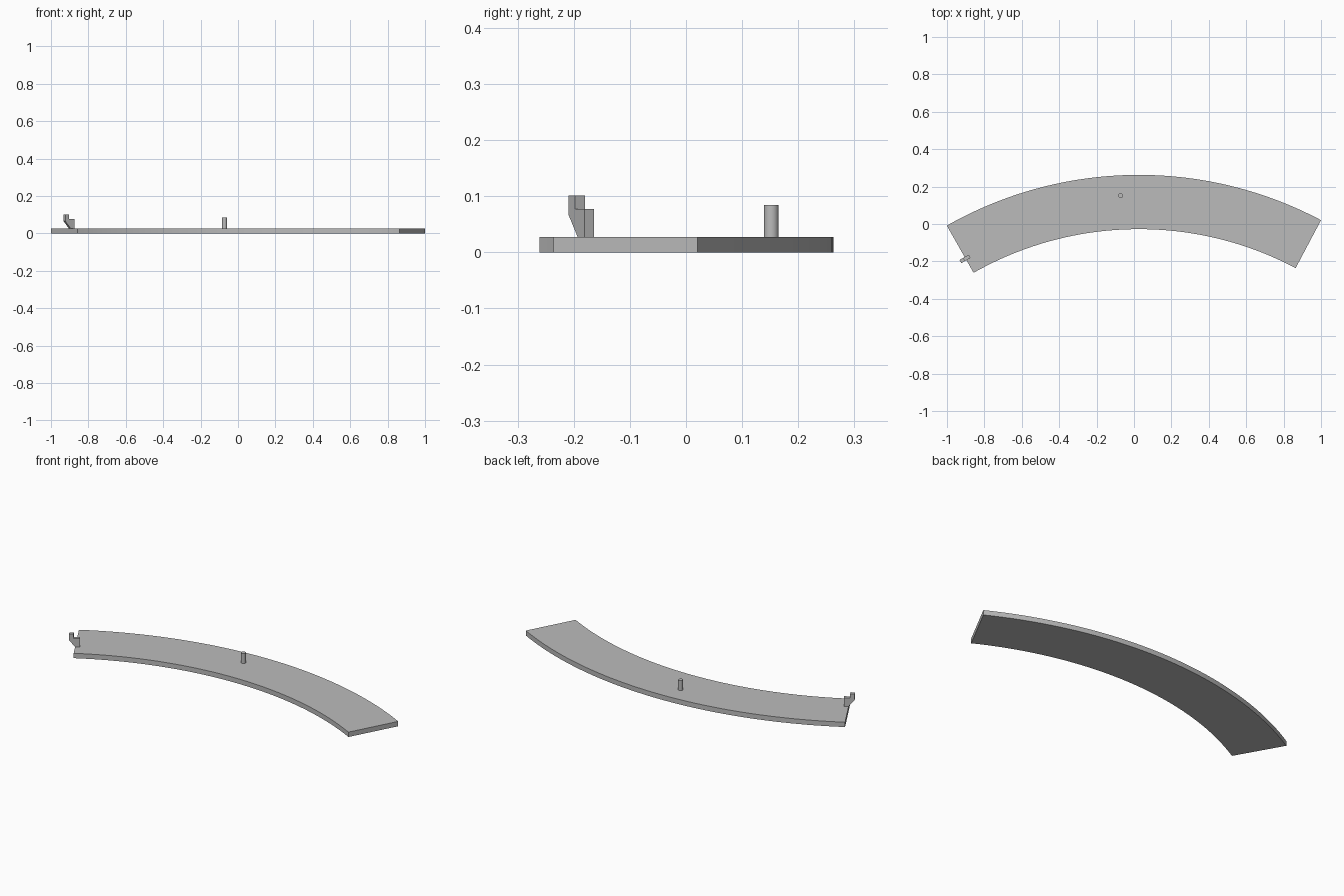
import bpy, bmesh, math
from mathutils import Vector

if "Cube" in bpy.data.objects:
    bpy.data.objects.remove(bpy.data.objects["Cube"])

grey = bpy.data.materials.new("plain grey")
grey.diffuse_color = (0.5, 0.5, 0.5, 1)
grey.use_nodes = True
grey.node_tree.nodes["Principled BSDF"].inputs["Base Color"].default_value = grey.diffuse_color


def extruded(name, outline, offset):
    """Solid made by sweeping a closed outline along an offset."""
    bm = bmesh.new()
    face = bm.faces.new([bm.verts.new(p) for p in outline])
    res = bmesh.ops.extrude_face_region(bm, geom=[face])
    moved = [v for v in res["geom"] if isinstance(v, bmesh.types.BMVert)]
    bmesh.ops.translate(bm, verts=moved, vec=offset)
    bmesh.ops.recalc_face_normals(bm, faces=bm.faces)
    mesh = bpy.data.meshes.new(name)
    bm.to_mesh(mesh)
    bm.free()
    ob = bpy.data.objects.new(name, mesh)
    bpy.context.collection.objects.link(ob)
    mesh.materials.append(grey)
    return ob


def smooth(ob):
    bpy.ops.object.select_all(action='DESELECT')
    ob.select_set(True)
    bpy.context.view_layer.objects.active = ob
    bpy.ops.object.shade_smooth_by_angle(angle=math.radians(30))


# Curved plate: a ring sector
CX, CY, R_OUT, R_IN, THICK = 0.026, -1.8175, 2.08, 1.79, 0.0277
A0, A1, N = math.radians(-29.58), math.radians(27.92), 64


def arc(r):
    angles = [A0 + (A1 - A0) * i / N for i in range(N + 1)]
    return [(CX + r * math.sin(a), CY + r * math.cos(a), 0) for a in angles]


smooth(extruded("curved_plate", arc(R_OUT) + arc(R_IN)[::-1], (0, 0, THICK)))

# Upright round pin
pin = [(-0.072 + 0.013 * math.cos(math.tau * i / 32),
        0.152 + 0.013 * math.sin(math.tau * i / 32), THICK) for i in range(32)]
smooth(extruded("round_pin", pin, (0, 0, 0.084 - THICK)))

# Stepped hook overhanging the left end of the plate
along = Vector((math.cos(A0), -math.sin(A0), 0))
across = Vector((math.sin(A0), math.cos(A0), 0))
corner = Vector((-0.9234, -0.209, 0))
profile = [(0, 0.101), (0.0235, 0.101), (0.0235, 0.077), (0.0567, 0.077),
           (0.0567, THICK), (0.032, THICK), (0, 0.066)]
extruded("stepped_hook",
         [corner + along * s + Vector((0, 0, z)) for s, z in profile],
         across * 0.0195)
